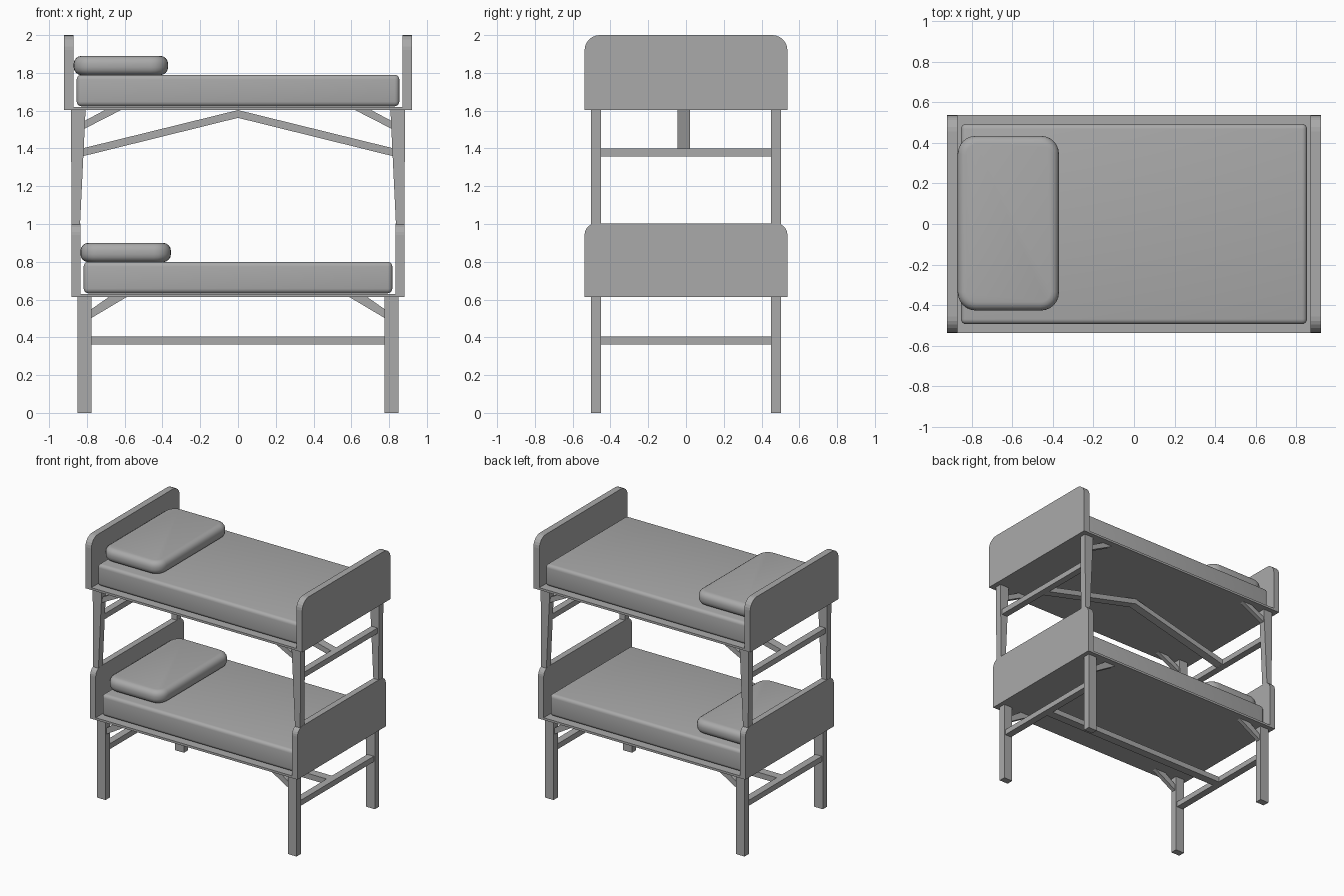
import bpy, bmesh, math

cube = bpy.data.objects.get("Cube")
if cube:
    bpy.data.objects.remove(cube, do_unlink=True)

grey = bpy.data.materials.new("plain grey")
grey.use_nodes = True
grey.diffuse_color = (0.4, 0.4, 0.4, 1)
grey.node_tree.nodes["Principled BSDF"].inputs["Base Color"].default_value = (0.4, 0.4, 0.4, 1)


def prism(name, points, axis, lo, hi):
    """Extrude a 2D outline along an axis; points use the other two axes in order."""
    bm = bmesh.new()

    def place(p, depth):
        co = list(p)
        co.insert("xyz".index(axis), depth)
        return bm.verts.new(co)

    a = [place(p, lo) for p in points]
    b = [place(p, hi) for p in points]
    bm.faces.new(a)
    bm.faces.new(b)
    for i in range(len(a)):
        j = (i + 1) % len(a)
        bm.faces.new((a[i], a[j], b[j], b[i]))
    bmesh.ops.recalc_face_normals(bm, faces=bm.faces)
    mesh = bpy.data.meshes.new(name)
    bm.to_mesh(mesh)
    bm.free()
    obj = bpy.data.objects.new(name, mesh)
    bpy.context.collection.objects.link(obj)
    mesh.materials.append(grey)
    return obj


def rect(u0, u1, v0, v1):
    return [(u0, v0), (u1, v0), (u1, v1), (u0, v1)]


def box(name, x0, x1, y0, y1, z0, z1):
    return prism(name, rect(x0, x1, y0, y1), "z", z0, z1)


def arc(u, v, r, start, steps=6):
    angles = [math.radians(start + 90 * i / steps) for i in range(steps + 1)]
    return [(u + r * math.cos(t), v + r * math.sin(t)) for t in angles]


def soften(obj, width, segments):
    """Round the sharp edges and smooth the shading."""
    mod = obj.modifiers.new("rounded edges", "BEVEL")
    mod.width = width
    mod.segments = segments
    mod.limit_method = "ANGLE"
    mod.angle_limit = math.radians(50)
    for poly in obj.data.polygons:
        poly.use_smooth = True


HALF = 0.537            # half depth of the frame
LEG_Y = (0.45, 0.502)   # inner and outer leg faces


def bunk(level, z, inner, outer, height, radius, pillow_x):
    """Deck, end boards, mattress and pillow standing at height z."""
    box(level + "_deck", -inner, inner, -HALF, HALF, z, z + 0.017)
    top = z + height
    board = [(-HALF, z), (HALF, z)]
    board += arc(HALF - radius, top - radius, radius, 0)
    board += arc(radius - HALF, top - radius, radius, 90)
    prism(level + "_left_board", board, "x", inner, outer)
    prism(level + "_right_board", board, "x", -outer, -inner)

    end = inner - 0.018
    mattress = box(level + "_mattress", -end, end, -0.494, 0.494, z + 0.02, z + 0.187)
    soften(mattress, 0.025, 4)

    x0, x1 = pillow_x
    y0, y1, r = -0.427, 0.435, 0.09
    outline = arc(x1 - r, y1 - r, r, 0) + arc(x0 + r, y1 - r, r, 90)
    outline += arc(x0 + r, y0 + r, r, 180) + arc(x1 - r, y0 + r, r, 270)
    pillow = prism(level + "_pillow", outline, "z", z + 0.185, z + 0.287)
    soften(pillow, 0.042, 4)


def supports(level, leg, brace, bar_x, bar_z):
    """Four legs with corner braces, and a crossbar at each end."""
    for sx, side in ((1, "left"), (-1, "right")):
        for sy, end in ((-1, "front"), (1, "back")):
            label = f"{level}_{end}_{side}"
            prism(label + "_leg", [(sx * x, z) for x, z in leg], "y",
                  sy * LEG_Y[0], sy * LEG_Y[1])
            prism(label + "_brace", [(sx * x, z) for x, z in brace], "y",
                  sy * 0.46, sy * 0.492)
        box(f"{level}_{side}_crossbar", sx * bar_x[0], sx * bar_x[1],
            -LEG_Y[0], LEG_Y[0], bar_z, bar_z + 0.042)


# Beds
bunk("lower", 0.613, 0.835, 0.882, 0.39, 0.06, (-0.834, -0.355))
bunk("upper", 1.603, 0.872, 0.922, 0.397, 0.08, (-0.87, -0.37))

# Lower supports with straight legs
supports("lower", rect(0.775, 0.849, 0, 0.613),
         [(0.775, 0.503), (0.775, 0.55), (0.685, 0.613), (0.59, 0.613)],
         (0.785, 0.84), 0.363)

# Upper supports with legs tapering down to the lower boards
supports("upper", [(0.837, 0.98), (0.88, 0.98), (0.885, 1.603), (0.807, 1.603)],
         [(0.815, 1.503), (0.81, 1.547), (0.705, 1.603), (0.62, 1.603)],
         (0.82, 0.872), 1.358)

# Central beams: straight below, peaked above
box("lower_centre_beam", -0.785, 0.785, -0.045, 0.02, 0.363, 0.405)
prism("upper_peaked_beam",
      [(-0.825, 1.358), (0, 1.562), (0.825, 1.358),
       (0.825, 1.4), (0, 1.603), (-0.825, 1.4)], "y", -0.045, 0.02)

# Keep edges crisp where parts are flat
bpy.ops.object.select_all(action="DESELECT")
for obj in bpy.context.collection.objects:
    if obj.name.endswith(("_mattress", "_pillow")):
        obj.select_set(True)
        bpy.context.view_layer.objects.active = obj
        bpy.ops.object.convert(target="MESH")
        bpy.ops.object.shade_smooth_by_angle(angle=math.radians(35))
        obj.select_set(False)
